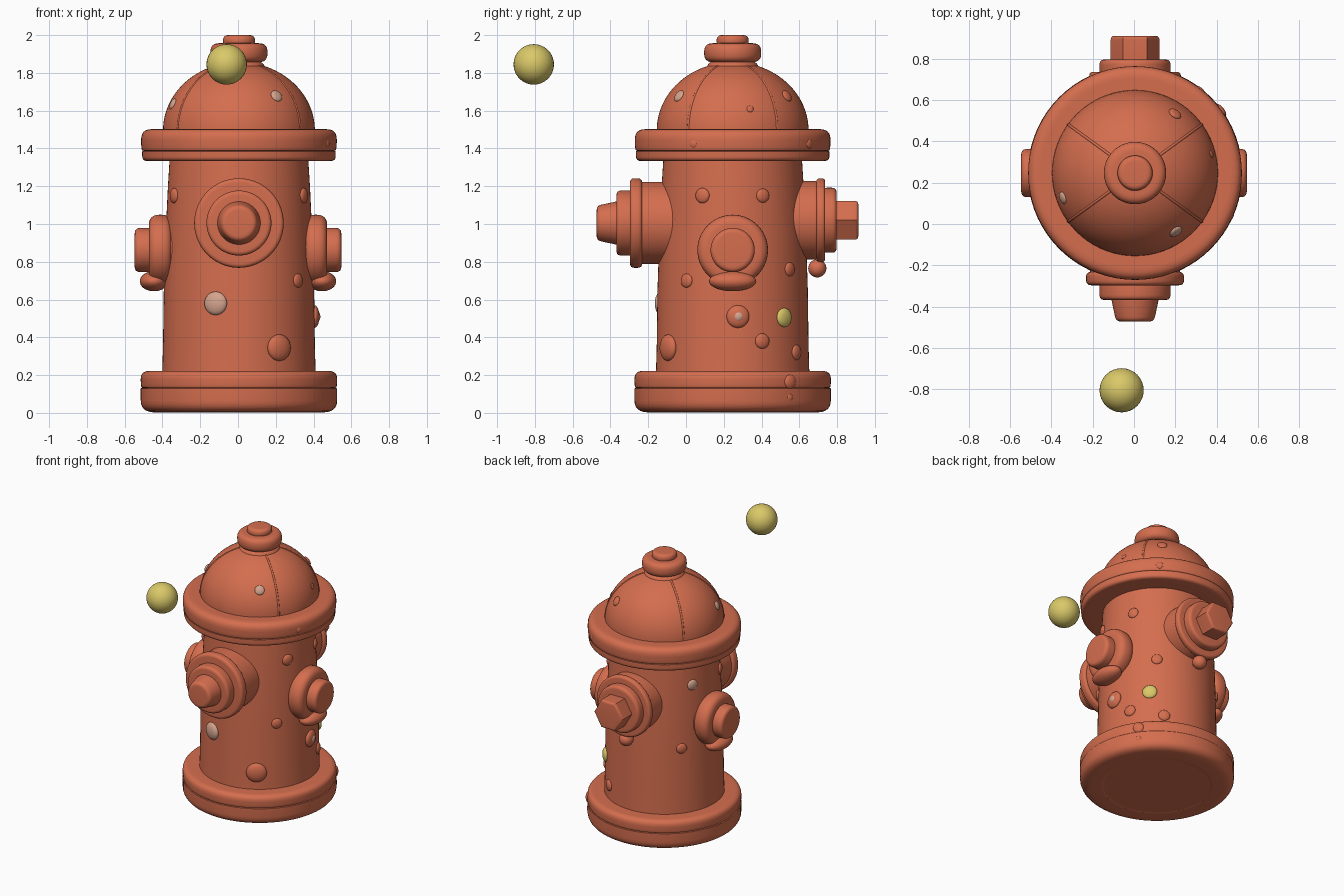
import bpy, bmesh
from math import sin, cos, pi, radians
from mathutils import Vector, Matrix

if "Cube" in bpy.data.objects:
    bpy.data.objects.remove(bpy.data.objects["Cube"], do_unlink=True)

CENTRE = Vector((0.005, 0.247, 0))


def material(name, rgb):
    m = bpy.data.materials.new(name)
    m.use_nodes = True
    m.diffuse_color = (*rgb, 1)
    bsdf = m.node_tree.nodes["Principled BSDF"]
    bsdf.inputs["Base Color"].default_value = (*rgb, 1)
    bsdf.inputs["Roughness"].default_value = 0.6
    return m


ORANGE = material("terracotta orange", (0.66, 0.155, 0.077))
YELLOW = material("pale yellow", (0.70, 0.58, 0.14))
PINK = material("dusty pink", (0.66, 0.37, 0.27))


def finish(name, bm, mat, matrix=Matrix()):
    bmesh.ops.recalc_face_normals(bm, faces=bm.faces)
    mesh = bpy.data.meshes.new(name)
    bm.to_mesh(mesh)
    bm.free()
    mesh.transform(matrix)
    mesh.materials.append(mat)
    ob = bpy.data.objects.new(name, mesh)
    bpy.context.collection.objects.link(ob)
    bpy.ops.object.select_all(action='DESELECT')
    ob.select_set(True)
    bpy.context.view_layer.objects.active = ob
    bpy.ops.object.shade_smooth_by_angle(angle=radians(40))
    return ob


def rounded(points, radius, steps=6):
    """Round the inner corners of an open (r, z) profile."""
    pts = [Vector(p) for p in points]
    out = [pts[0]]
    for a, b, c in zip(pts, pts[1:], pts[2:]):
        p = b + (a - b).normalized() * min(radius, (a - b).length * 0.49)
        q = b + (c - b).normalized() * min(radius, (c - b).length * 0.49)
        for i in range(steps + 1):
            t = i / steps
            out.append(p * (1 - t) ** 2 + b * 2 * t * (1 - t) + q * t * t)
    return out + [pts[-1]]


def lathe(name, profile, origin=CENTRE, axis=(0, 0, 1), sides=72, mat=ORANGE):
    """Turn a profile, starting and ending on the axis, about that axis."""
    bm = bmesh.new()
    rings = []
    for r, z in profile:
        if r < 1e-5:
            rings.append([bm.verts.new((0, 0, z))] * sides)
        else:
            rings.append([bm.verts.new((r * cos(2 * pi * i / sides), r * sin(2 * pi * i / sides), z))
                          for i in range(sides)])
    for lo, hi in zip(rings, rings[1:]):
        for i in range(sides):
            j = (i + 1) % sides
            corners = list(dict.fromkeys((lo[i], lo[j], hi[j], hi[i])))
            if len(corners) > 2:
                bm.faces.new(corners)
    turn = Vector(axis).to_track_quat('Z', 'Y').to_matrix().to_4x4()
    return finish(name, bm, mat, Matrix.Translation(origin) @ turn)


def disc(name, r, start, end, origin, axis, edge=0.025, top=None, sides=64):
    top = r if top is None else top
    profile = rounded([(0, start), (r, start), (top, end), (0, end)], edge)
    return lathe(name, profile, origin, axis, sides)


def blob(name, place, size, mat=ORANGE, axis=(0, 0, 1)):
    bm = bmesh.new()
    bmesh.ops.create_uvsphere(bm, u_segments=32, v_segments=20, radius=1)
    turn = Vector(axis).to_track_quat('Z', 'Y').to_matrix().to_4x4()
    return finish(name, bm, mat, Matrix.Translation(place) @ turn @ Matrix.Diagonal((*size, 1)))


# Base, column and rim
lathe("base", rounded([(0, 0.005), (0.37, 0.005), (0.37, 0), (0.52, 0.005), (0.52, 0.13)], 0.07)
      + rounded([(0.508, 0.132), (0.52, 0.135), (0.52, 0.222), (0.3, 0.222), (0, 0.222)], 0.045))
lathe("column", [(0, 0.15), (0.408, 0.15), (0.402, 0.35), (0.398, 0.65), (0.388, 0.95),
                 (0.376, 1.2), (0.366, 1.36), (0, 1.36)])
lathe("rim", rounded([(0, 1.333), (0.35, 1.333), (0.512, 1.333), (0.512, 1.385)], 0.03)
      + rounded([(0.502, 1.387), (0.518, 1.39), (0.518, 1.502), (0.4, 1.502), (0, 1.502)], 0.055))


# Dome with four thin ribs and a finial
def dome_point(t, grow=0.0):
    return (0.402 + grow) * cos(t), 1.495 + (0.362 + grow) * sin(t)


lathe("dome", [(0, 1.45), (0.402, 1.45)] + [dome_point(i / 24 * pi / 2) for i in range(24)] + [(0, 1.857)])
for n, angle in enumerate((36, 144, 216, 324)):
    curve = bpy.data.curves.new("dome_rib", 'CURVE')
    curve.dimensions = '3D'
    curve.bevel_depth = 0.007
    spline = curve.splines.new('POLY')
    spline.points.add(20)
    for i, p in enumerate(spline.points):
        r, z = dome_point(i / 20 * 1.25, -0.003)
        p.co = (CENTRE.x + r * cos(radians(angle)), CENTRE.y + r * sin(radians(angle)), z, 1)
    rib = bpy.data.objects.new(f"dome_rib_{n + 1}", curve)
    curve.materials.append(ORANGE)
    bpy.context.collection.objects.link(rib)
disc("finial_neck", 0.15, 1.80, 1.862, CENTRE, (0, 0, 1), 0.03, 0.125)
disc("finial_ring", 0.151, 1.857, 1.957, CENTRE, (0, 0, 1), 0.045)
disc("finial_top", 0.085, 1.94, 2.0, CENTRE, (0, 0, 1), 0.03)

# Front outlet, measured outward from the centre line
front = Vector((0.005, 0, 1.005))
out = (0, -1, 0)
disc("front_outlet_neck", 0.218, -0.15, 0.25, front, out, 0.01)
disc("front_outlet_flange", 0.237, 0.232, 0.297, front, out, 0.025)
disc("front_outlet_step", 0.172, 0.28, 0.368, front, out, 0.025)
disc("front_outlet_cap", 0.118, 0.35, 0.473, front, out, 0.025, 0.092)

# Back outlet with a six-sided cap
back = Vector((0.005, 0, 1.02))
out = (0, 1, 0)
disc("back_outlet_neck", 0.208, 0.4, 0.70, back, out, 0.02)
disc("back_outlet_flange", 0.222, 0.69, 0.737, back, out, 0.02)
disc("back_outlet_step", 0.172, 0.72, 0.797, back, out, 0.025)
disc("back_outlet_cap", 0.118, 0.78, 0.912, back, out, 0.02, sides=6)
blob("back_outlet_lug", (0.005, 0.695, 0.765), (0.05, 0.048, 0.048))

# Side outlets, mirrored
for side, s in (("left", 1), ("right", -1)):
    hub = Vector((0, 0.247, 0.862))
    out = (s, 0, 0)
    disc(f"{side}_outlet_neck", 0.165, 0.3, 0.40, hub, out, 0.02)
    disc(f"{side}_outlet_flange", 0.187, 0.35, 0.472, hub, out, 0.055)
    disc(f"{side}_outlet_cap", 0.117, 0.45, 0.547, hub, out, 0.03)
    blob(f"{side}_outlet_lug", (s * 0.445, 0.247, 0.697), (0.075, 0.125, 0.053))

# Rivets on the column and base: angle, height, radial distance, size, colour
rivets = [(-25, 1.15, 0.378, 0.04, ORANGE), (25, 1.15, 0.378, 0.037, ORANGE),
          (205, 1.15, 0.378, 0.04, ORANGE), (155, 1.15, 0.378, 0.038, PINK),
          (-38, 0.70, 0.396, 0.037, ORANGE), (142, 0.70, 0.396, 0.037, ORANGE),
          (50, 0.76, 0.394, 0.037, ORANGE), (-58, 0.345, 0.402, 0.07, ORANGE),
          (252, 0.58, 0.399, 0.062, PINK), (4, 0.51, 0.400, 0.06, ORANGE),
          (43, 0.505, 0.400, 0.05, YELLOW), (23, 0.38, 0.401, 0.04, ORANGE),
          (57, 0.32, 0.402, 0.04, ORANGE), (36, 0.165, 0.515, 0.037, ORANGE),
          (36, 0.082, 0.515, 0.02, ORANGE), (-24, 1.425, 0.512, 0.022, ORANGE),
          (52, 1.425, 0.512, 0.026, ORANGE)]
for n, (angle, z, r, size, mat) in enumerate(rivets):
    axis = Vector((cos(radians(angle)), sin(radians(angle)), 0))
    blob(f"rivet_{n + 1}", CENTRE + axis * r + Vector((0, 0, z)), (size, size, size * 0.45), mat, axis)
blob("rivet_centre", CENTRE + Vector((0.413, 0.03, 0.51)), (0.028, 0.028, 0.018), PINK, (1, 0, 0))

# Rivets on the dome: angle, steepness, size, colour
for n, (angle, t, size, mat) in enumerate(((-55, 0.53, 0.033, PINK), (199, 0.4, 0.03, PINK),
                                           (56, 0.53, 0.033, ORANGE), (14, 0.32, 0.018, ORANGE))):
    r, z = dome_point(t)
    a = radians(angle)
    axis = Vector((cos(t) * cos(a), cos(t) * sin(a), sin(t)))
    blob(f"dome_rivet_{n + 1}", CENTRE + Vector((r * cos(a), r * sin(a), z)), (size, size, size * 0.4), mat, axis)

# Floating ball in front
blob("ball", (-0.06, -0.806, 1.845), (0.107, 0.107, 0.107), YELLOW)
